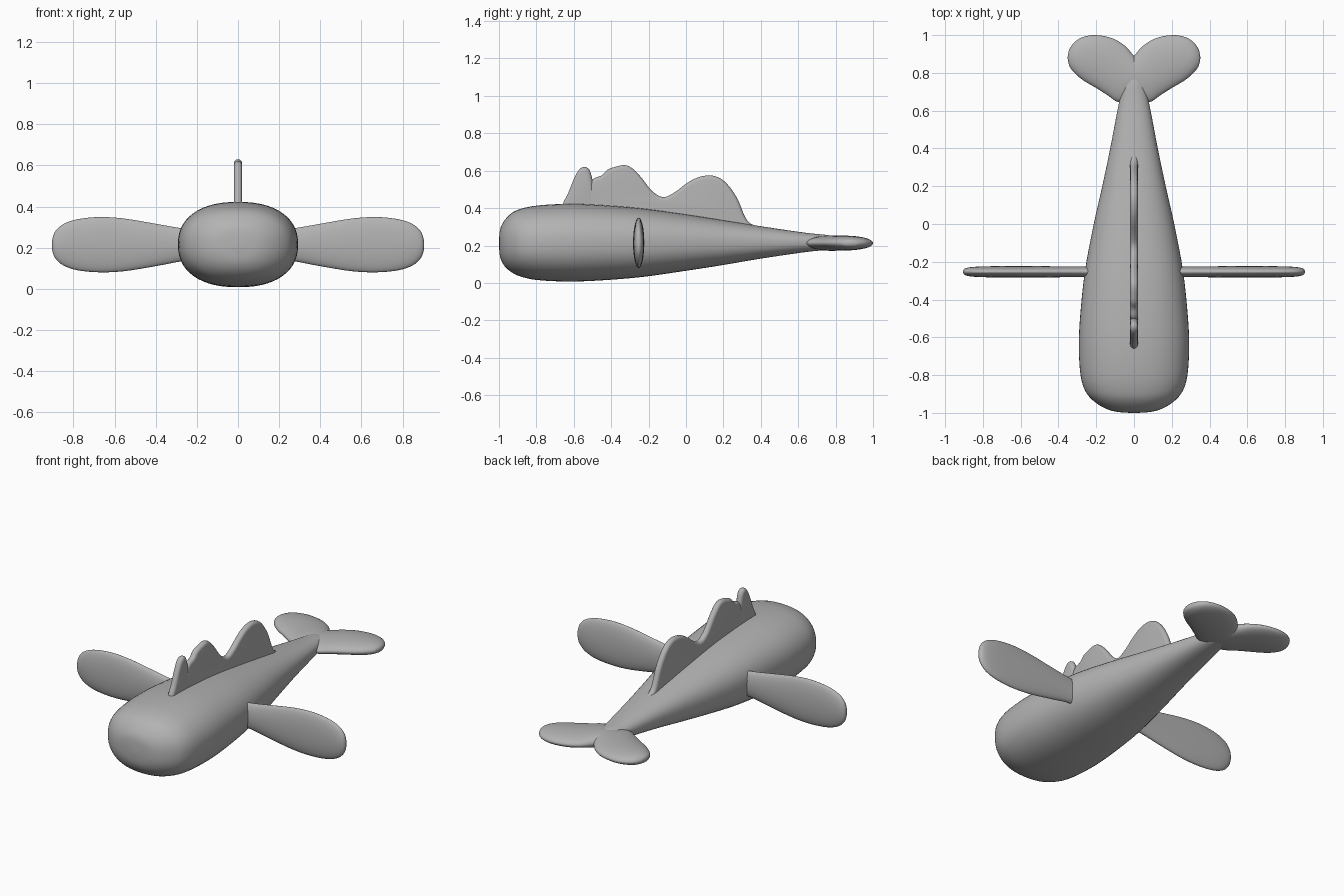
import bpy, bmesh, math
from mathutils import Vector as V

if "Cube" in bpy.data.objects:
    bpy.data.objects.remove(bpy.data.objects["Cube"])

grey = bpy.data.materials.new("soft grey")
grey.diffuse_color = (0.45, 0.45, 0.45, 1)
grey.use_nodes = True
grey.node_tree.nodes["Principled BSDF"].inputs["Base Color"].default_value = grey.diffuse_color


def smooth_path(pts, n):
    """Catmull-Rom resampling of tuples."""
    pts = [V(p) for p in pts]
    p = [pts[0]] + pts + [pts[-1]]
    out = []
    for i in range(1, len(p) - 2):
        for k in range(n):
            t = k / n
            out.append(0.5 * (2 * p[i] + (p[i + 1] - p[i - 1]) * t
                       + (2 * p[i - 1] - 5 * p[i] + 4 * p[i + 1] - p[i + 2]) * t * t
                       + (3 * p[i] - p[i - 1] - 3 * p[i + 1] + p[i + 2]) * t ** 3))
    return out + [pts[-1]]


def finish(name, bm):
    bmesh.ops.recalc_face_normals(bm, faces=bm.faces)
    me = bpy.data.meshes.new(name)
    bm.to_mesh(me)
    bm.free()
    me.materials.append(grey)
    ob = bpy.data.objects.new(name, me)
    bpy.context.collection.objects.link(ob)
    bpy.ops.object.select_all(action='DESELECT')
    ob.select_set(True)
    bpy.context.view_layer.objects.active = ob
    bpy.ops.object.shade_smooth_by_angle(angle=math.radians(50))
    return ob


def loft(name, sections, power=2.0, seg=40):
    """Skin rounded sections given as (centre, half axis a, half axis b)."""
    bm = bmesh.new()
    rings = []
    for c, a, b in sections:
        ring = []
        for k in range(seg):
            t = 2 * math.pi * k / seg
            u, w = math.cos(t), math.sin(t)
            u = math.copysign(abs(u) ** (2 / power), u)
            w = math.copysign(abs(w) ** (2 / power), w)
            ring.append(bm.verts.new(c + a * u + b * w))
        rings.append(ring)
    for r, s in zip(rings, rings[1:]):
        for k in range(seg):
            j = (k + 1) % seg
            bm.faces.new((r[k], r[j], s[j], s[k]))
    bm.faces.new(rings[0])
    bm.faces.new(rings[-1])
    return finish(name, bm)


# Body: y, half width, bottom, top
body = [(-1, .02, .195, .225), (-.993, .10, .135, .29), (-.97, .165, .09, .335),
        (-.93, .222, .055, .375), (-.88, .26, .033, .397), (-.8, .283, .016, .413),
        (-.66, .292, .008, .422), (-.5, .286, .011, .419), (-.25, .26, .03, .40),
        (0, .213, .065, .366), (.2, .168, .096, .335), (.4, .126, .13, .303),
        (.64, .08, .165, .268), (.76, .05, .178, .255), (.84, .01, .20, .23)]
loft("body", [(V((0, y, (lo + hi) / 2)), V((w, 0, 0)), V((0, 0, (hi - lo) / 2)))
              for y, w, lo, hi in map(lambda p: p, smooth_path(body, 4))], 2.3, 56)

# Flippers: x, bottom, top, half thickness
flipper = [(.17, .14, .285, .03), (.27, .134, .294, .028), (.4, .11, .316, .029),
           (.55, .086, .341, .03), (.67, .08, .349, .03), (.78, .09, .338, .029),
           (.85, .114, .314, .026), (.888, .148, .28, .02), (.902, .18, .245, .011),
           (.905, .205, .22, .003)]
# Tail flukes: leading x, y, trailing x, y, half thickness
fluke = [(-.03, .69, -.03, .86, .035), (.0, .66, 0, .89, .041), (.08, .645, .05, .945, .041),
         (.14, .682, .12, .985, .04), (.2, .72, .205, 1.0, .039), (.26, .755, .27, .99, .036),
         (.305, .79, .315, .963, .031), (.338, .828, .341, .927, .02),
         (.349, .862, .349, .897, .01), (.351, .877, .351, .884, .002)]
for side, s in (("left", -1), ("right", 1)):
    loft(side + "_flipper",
         [(V((s * x, -.253, (lo + hi) / 2)), V((0, 0, (hi - lo) / 2)), V((0, t, 0)))
          for x, lo, hi, t in smooth_path(flipper, 4)])
    loft(side + "_fluke",
         [(V((s * (a + c) / 2, (b + d) / 2, .213)), V((s * (c - a) / 2, (d - b) / 2, 0)),
           V((0, 0, t))) for a, b, c, d, t in smooth_path(fluke, 4)])


def crest(name, profile, r=.02):
    """Thin upright fin with a rounded rim following a (y, z) outline."""
    path = smooth_path(profile, 3)
    bm = bmesh.new()
    rows = []
    for i, p in enumerate(path):
        d = (path[min(i + 1, len(path) - 1)] - path[max(i - 1, 0)]).normalized()
        n = V((-d.y, d.x))
        row = []
        for k in range(9):
            a = math.pi * (k / 8 - .5)
            q = p - n * r * (1 - math.cos(a))
            row.append(bm.verts.new((r * math.sin(a), q.x, q.y)))
        rows.append(row)
    for a, b in zip(rows, rows[1:]):
        for k in range(8):
            bm.faces.new((a[k], a[k + 1], b[k + 1], b[k]))
    for k in (0, 8):
        bm.faces.new([row[k] for row in rows])
    bm.faces.new(rows[0] + rows[-1][::-1])
    return finish(name, bm)


# Back crest: small front spike, then the long double hump
crest("front_spike", [(-.675, .36), (-.66, .42), (-.63, .48), (-.6, .555), (-.572, .605),
                      (-.543, .62), (-.517, .605), (-.5, .55), (-.49, .46), (-.485, .36)])
crest("back_crest", [(-.53, .36), (-.525, .46), (-.512, .53), (-.49, .56), (-.45, .575),
                     (-.42, .605), (-.38, .62), (-.33, .63), (-.29, .615), (-.24, .565),
                     (-.18, .49), (-.12, .458), (-.06, .485), (0, .53), (.06, .563),
                     (.13, .575), (.19, .555), (.24, .505), (.28, .44), (.31, .365),
                     (.335, .325), (.37, .30), (.375, .25)])
